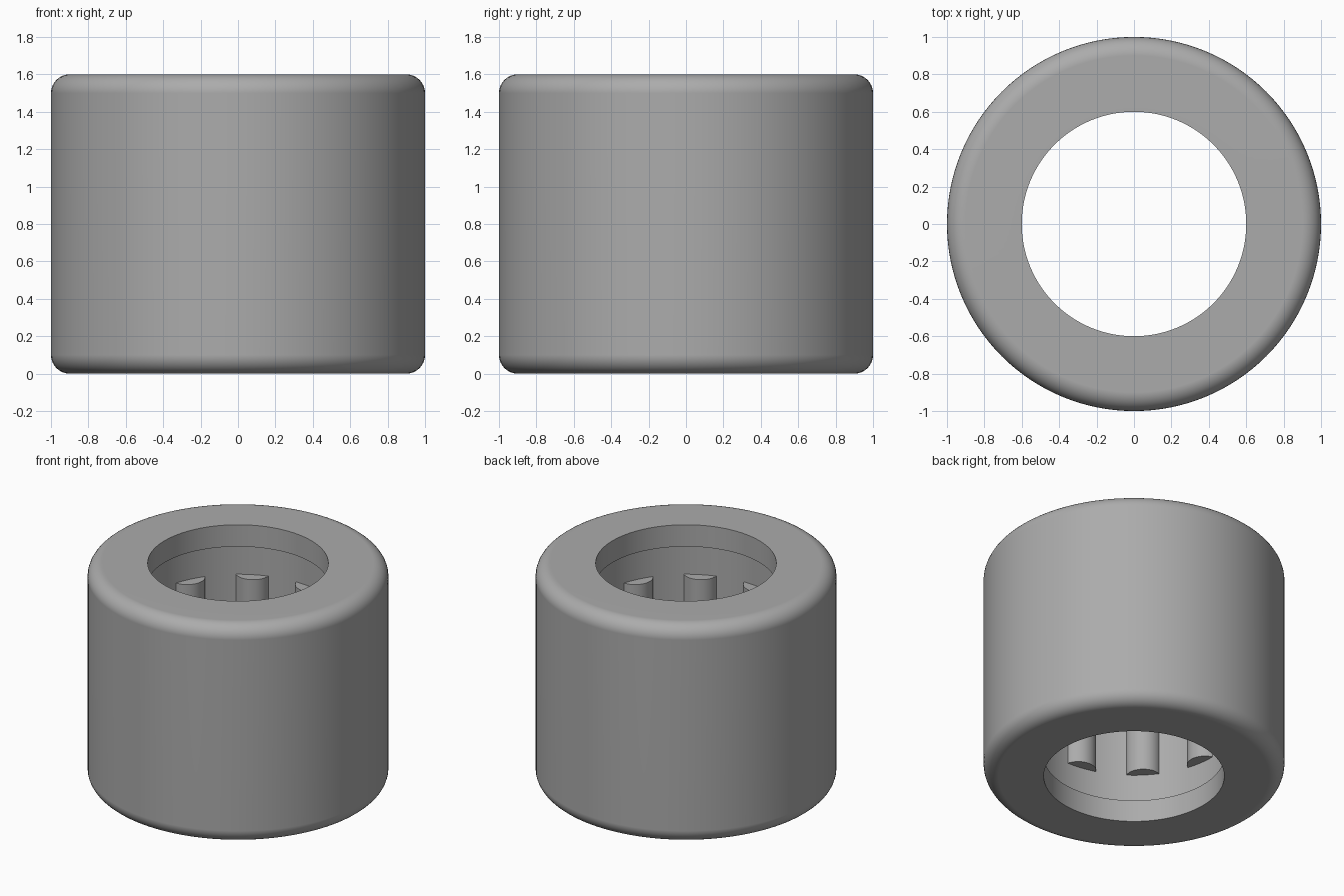
import bpy, bmesh, math

cube = bpy.data.objects.get("Cube")
if cube:
    bpy.data.objects.remove(cube, do_unlink=True)

HEIGHT, OUTER, BORE, RACE = 1.6, 1.0, 0.6, 0.68
LIP, ROUND = 0.16, 0.1
ROLLERS, ROLLER_R, ROLLER_RING = 10, 0.12, 0.72
ROLLER_BOTTOM, ROLLER_TOP = 0.4, 1.2
FIRST_ANGLE = math.radians(9)

steel = bpy.data.materials.new("grey steel")
steel.use_nodes = True
GREY = (0.41, 0.41, 0.41, 1)
steel.diffuse_color = GREY
steel.node_tree.nodes["Principled BSDF"].inputs["Base Color"].default_value = GREY


def lathe(name, profile, segments):
    """Spin a profile of (radius, z) points about the z axis."""
    bm = bmesh.new()
    verts = [bm.verts.new((r, 0, z)) for r, z in profile]
    edges = [bm.edges.new((a, b)) for a, b in zip(verts, verts[1:])]
    if profile[0][0] > 0:  # ring: close the loop
        edges.append(bm.edges.new((verts[-1], verts[0])))
    bmesh.ops.spin(bm, geom=verts + edges, cent=(0, 0, 0), axis=(0, 0, 1),
                   angle=2 * math.pi, steps=segments)
    bmesh.ops.remove_doubles(bm, verts=bm.verts, dist=1e-5)
    bmesh.ops.recalc_face_normals(bm, faces=bm.faces)
    mesh = bpy.data.meshes.new(name)
    bm.to_mesh(mesh)
    bm.free()
    mesh.materials.append(steel)
    obj = bpy.data.objects.new(name, mesh)
    bpy.context.collection.objects.link(obj)
    bpy.ops.object.select_all(action='DESELECT')
    obj.select_set(True)
    bpy.context.view_layer.objects.active = obj
    bpy.ops.object.shade_smooth_by_angle(angle=math.radians(35))
    return obj


def corner(z, start):
    """Quarter circle for a rounded outer rim."""
    return [(OUTER - ROUND + ROUND * math.cos(a), z + ROUND * math.sin(a))
            for a in (start + i * math.pi / 16 for i in range(9))]


# Outer shell: rounded rims, narrow lips and a wider raceway inside
shell_profile = [(BORE, 0)] + corner(ROUND, -math.pi / 2) + corner(HEIGHT - ROUND, 0) + [
    (BORE, HEIGHT), (BORE, HEIGHT - LIP), (RACE, HEIGHT - LIP), (RACE, LIP), (BORE, LIP)]
shell = lathe("outer_shell", shell_profile, 128)
flat_ends = shell.modifiers.new("Flat end faces", 'WEIGHTED_NORMAL')
flat_ends.keep_sharp = True

# Rollers partly sunk in the raceway wall, flush with the bore
roller = lathe("roller_1", [(0, ROLLER_BOTTOM), (ROLLER_R, ROLLER_BOTTOM),
                            (ROLLER_R, ROLLER_TOP), (0, ROLLER_TOP)], 32)
for i in range(ROLLERS):
    if i:
        roller = bpy.data.objects.new(f"roller_{i + 1}", roller.data)
        bpy.context.collection.objects.link(roller)
    angle = FIRST_ANGLE + 2 * math.pi * i / ROLLERS
    roller.location = (ROLLER_RING * math.cos(angle), ROLLER_RING * math.sin(angle), 0)
